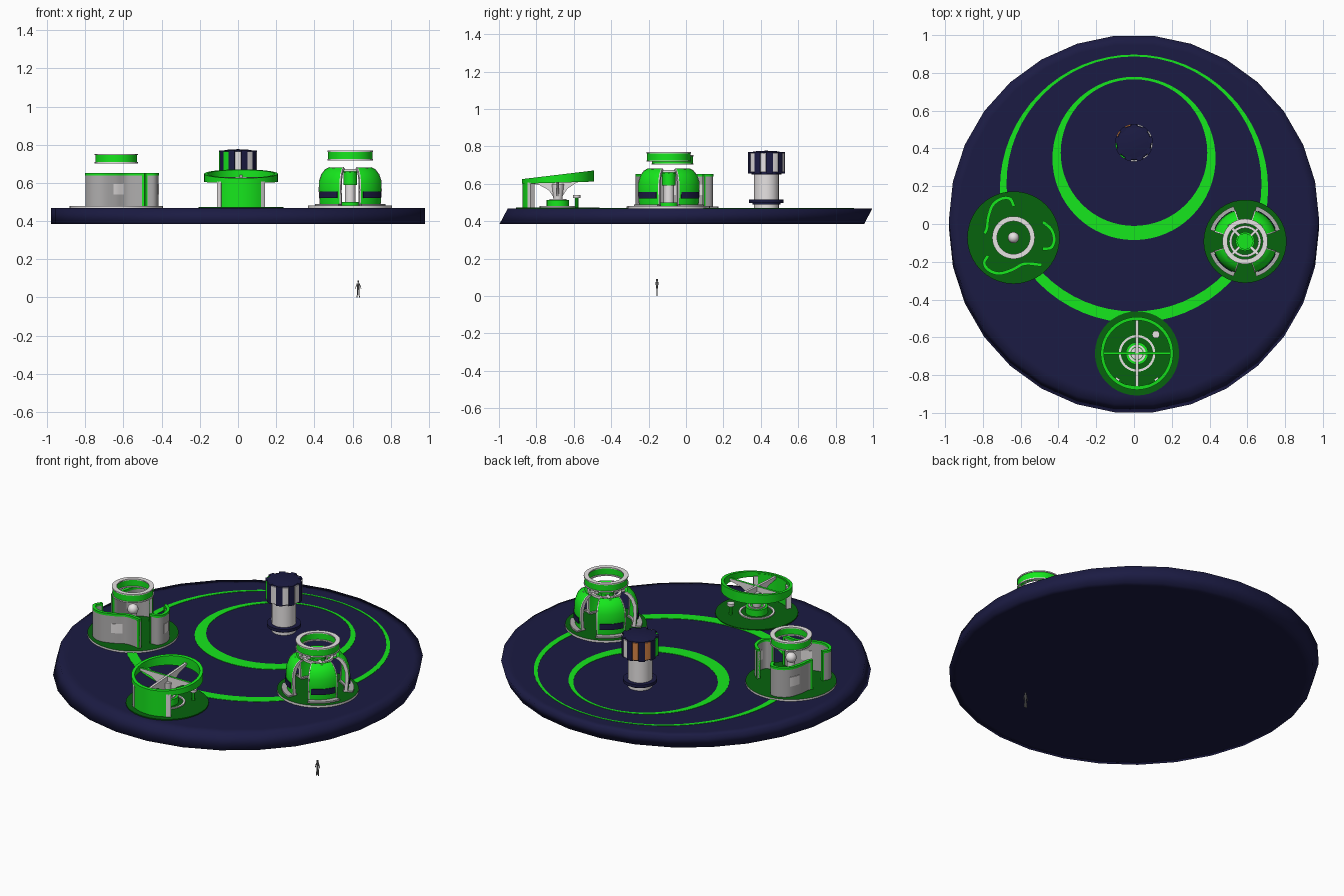
import bpy, bmesh, math
from mathutils import Vector, Matrix

cube = bpy.data.objects.get("Cube")
if cube:
    bpy.data.objects.remove(cube, do_unlink=True)


def material(name, r, g, b):
    m = bpy.data.materials.new(name)
    m.use_nodes = True
    m.diffuse_color = (r, g, b, 1)
    m.node_tree.nodes["Principled BSDF"].inputs["Base Color"].default_value = (r, g, b, 1)
    return m


NAVY = material("navy", .011, .011, .056)
GREEN = material("bright green", .01, .98, .015)
DARK = material("dark green", .002, .125, .004)
WHITE = material("off white", .85, .82, .82)
GRAY = material("gray", .43, .42, .42)
ORANGE = material("orange", .68, .23, .06)
FIGURE = material("figure gray", .18, .18, .18)


def finish(bm, name, mats, rule=None, at=(0, 0, 0)):
    bmesh.ops.remove_doubles(bm, verts=bm.verts, dist=1e-5)
    bmesh.ops.recalc_face_normals(bm, faces=bm.faces)
    if rule:
        for f in bm.faces:
            f.material_index = rule(f.normal)
    me = bpy.data.meshes.new(name)
    bm.to_mesh(me)
    bm.free()
    for m in mats:
        me.materials.append(m)
    ob = bpy.data.objects.new(name, me)
    ob.location = at
    bpy.context.collection.objects.link(ob)
    bpy.ops.object.select_all(action='DESELECT')
    ob.select_set(True)
    bpy.context.view_layer.objects.active = ob
    bpy.ops.object.shade_smooth_by_angle(angle=math.radians(35))
    return ob


def lathe(name, profile, at, mats, n=32, mid=None, half=None, rule=None):
    """Revolve a closed (radius, z) outline, fully or over mid +- half degrees."""
    bm = bmesh.new()
    full = half is None
    steps = n if full else n + 1
    angles = [math.tau * i / n if full else math.radians(mid - half + 2 * half * i / n)
              for i in range(steps)]
    cols = [[bm.verts.new((r * math.cos(a), r * math.sin(a), z)) for r, z in profile] for a in angles]
    k = len(profile)
    for i in range(n):
        a, b = cols[i], cols[(i + 1) % steps]
        for j in range(k):
            bm.faces.new((a[j], b[j], b[(j + 1) % k], a[(j + 1) % k]))
    if not full:
        bm.faces.new(cols[0])
        bm.faces.new(cols[-1])
    return finish(bm, name, mats, rule, (at[0], at[1], 0))


def cylinder(name, at, r, z0, z1, mats, n=24, top=None, rule=None):
    return lathe(name, [(0, z0), (r, z0), (r if top is None else top, z1), (0, z1)], at, mats, n, rule=rule)


def ring(name, at, r0, r1, z0, z1, mats, n=40, mid=None, half=None):
    return lathe(name, [(r0, z0), (r1, z0), (r1, z1), (r0, z1)], at, mats, n, mid, half)


def bar(name, a, b, w, h, mat):
    """Box beam from a to b."""
    a, b = Vector(a), Vector(b)
    d = b - a
    bm = bmesh.new()
    bmesh.ops.create_cube(bm, size=1)
    bm.transform(Matrix.Translation((a + b) / 2) @ d.to_track_quat('X', 'Z').to_matrix().to_4x4()
                 @ Matrix.Diagonal((d.length, w, h, 1)))
    return finish(bm, name, [mat])


def wall(name, path, width, z0, z1, at, mats):
    """Upright strip following a plan path."""
    bm = bmesh.new()
    cols = []
    for i, p in enumerate(path):
        t = (path[min(i + 1, len(path) - 1)] - path[max(i - 1, 0)]).normalized()
        s = Vector((-t.y, t.x)) * width / 2
        cols.append([bm.verts.new((*q, z)) for q, z in ((p + s, z0), (p - s, z0), (p - s, z1), (p + s, z1))])
    for a, b in zip(cols, cols[1:]):
        for j in range(4):
            bm.faces.new((a[j], b[j], b[(j + 1) % 4], a[(j + 1) % 4]))
    bm.faces.new(cols[0])
    bm.faces.new(cols[-1])
    return finish(bm, name, mats, at=(at[0], at[1], 0))


def smooth_path(pts, sub=6):
    p = [Vector(q) for q in pts]
    p = [p[0] * 2 - p[1]] + p + [p[-1] * 2 - p[-2]]
    out = []
    for a, b, c, d in zip(p, p[1:], p[2:], p[3:]):
        for i in range(sub):
            t = i / sub
            out.append(.5 * (2 * b + (c - a) * t + (2 * a - 5 * b + 4 * c - d) * t * t
                             + (3 * b - a - 3 * c + d) * t ** 3))
    return out + [p[-2]]


def up_face(n):
    return int(n.z > .7)


FLOOR = .468

# Platform: a soft-edged disc leaning toward the back
disc = lathe("platform", [(0, .385), (.94, .385), (.98, .385), (.98, FLOOR), (.93, FLOOR), (0, FLOOR)],
             (0, 0), [NAVY], 30)
for v in disc.data.vertices:
    v.co.y += (v.co.z - .427) * .53
bpy.ops.object.shade_smooth_by_angle(angle=math.pi, keep_sharp_edges=False)


# Crescent bands inlaid on the platform
def crescent(name, yo, ro, yi, ri, n=64):
    bm = bmesh.new()
    loops = []
    for y, r, z in ((yo, ro, FLOOR), (yo, ro, FLOOR + .002), (yi, ri, FLOOR + .002), (yi, ri, FLOOR)):
        loops.append([bm.verts.new((r * math.sin(math.tau * i / n), y + r * math.cos(math.tau * i / n), z))
                      for i in range(n)])
    for a, b in zip(loops, loops[1:]):
        for i in range(n):
            bm.faces.new((a[i], a[(i + 1) % n], b[(i + 1) % n], b[i]))
    finish(bm, name, [GREEN])


crescent("outer_crescent", .187, .71, .212, .675)
crescent("inner_crescent", .347, .432, .378, .388)


# Floating hoop shared by two pavilions
def hoop(name, at, r, z):
    ring(name + "_band", at, r - .02, r - .004, z, z + .05, [GREEN])
    for dz in (0, .044):
        ring(name + "_rim", at, r - .026, r, z + dz, z + dz + .007, [WHITE])


# Pavilion with three winding walls
A = (-.638, -.072)
cylinder("wall_pavilion_floor", A, .245, FLOOR, .479, [WHITE, DARK], 40, rule=up_face)
plan = smooth_path([(-.135, -.095), (-.155, -.135), (-.13, -.172), (-.075, -.19),
                    (-.006, -.17), (.06, -.138), (.15, -.145)])
for turn, count in ((0, 37), (124, 24), (234, 32)):
    path = [Matrix.Rotation(math.radians(turn), 2) @ p for p in plan[:count]]
    wall("winding_wall", path, .014, .479, .64, A, [GRAY])
    wall("winding_wall_cap", path, .018, .64, .653, A, [GREEN])
    wall("wall_window", path[count - 14:count - 8], .02, .54, .595, A, [WHITE])
    for end in (path[:2], path[-2:]):
        wall("wall_end_trim", end, .019, .479, .64, A, [GREEN])
cylinder("wall_pavilion_post", A, .022, .479, .61, [WHITE], 16)
lathe("post_ball", [(.03 * math.sin(math.pi * i / 8), .615 - .03 * math.cos(math.pi * i / 8))
                    for i in range(9)], A, [WHITE], 16)
hoop("wall_pavilion_hoop", A, .113, .702)

# Pavilion with the wedge shaped wheel
B = (.016, -.685)
cylinder("wheel_pavilion_floor", B, .223, FLOOR, .474, [DARK], 40)
wheel = ring("wheel_rim", B, .175, .193, .606, .648, [GREEN], 48)
for v in wheel.data.vertices:
    v.co.z += v.co.y * (.12 if v.co.z > .63 else .03)
blade = [(-.178, .618), (-.1, .6), (-.05, .57), (-.02, .525), (.02, .525), (.05, .57),
         (.1, .6), (.178, .618), (.178, .63), (-.178, .63)]
for name, turn in (("cross_blade", 0), ("long_blade", 1)):
    bm = bmesh.new()
    face = bm.faces.new([bm.verts.new((x, -.007, z + x * .06 * turn)) for x, z in blade])
    ext = bmesh.ops.extrude_face_region(bm, geom=[face])
    bmesh.ops.translate(bm, vec=(0, .014, 0), verts=[v for v in ext["geom"] if isinstance(v, bmesh.types.BMVert)])
    bm.transform(Matrix.Rotation(turn * math.pi / 2, 4, 'Z'))
    finish(bm, name, [WHITE, WHITE if turn else GREEN], up_face, (*B, 0))
cylinder("blade_stem", B, .022, .5, .6, [WHITE], 16, top=.034)
cylinder("stem_pedestal", B, .06, .474, .512, [GREEN])
ring("pedestal_collar", B, .036, .046, .512, .518, [WHITE])
ring("floor_ring", B, .085, .097, .474, .48, [WHITE])
ring("front_shield", B, .172, .19, .474, .62, [GREEN], 16, 270, 33)
for a in (233, 307):
    ring("shield_edge", B, .165, .193, .474, .607, [WHITE], 3, a, 4)
stool = (B[0] + .1, B[1] + .1)
cylinder("stool_post", stool, .01, .474, .525, [GREEN], 10)
cylinder("stool_seat", stool, .02, .525, .54, [WHITE], 12)

# Pavilion with four domed petals
C = (.588, -.092)
cylinder("dome_pavilion_floor", C, .22, FLOOR, .481, [WHITE, DARK], 40, rule=up_face)
outline = [(.166, .488), (.172, .56), (.17, .61), (.158, .645), (.138, .67), (.115, .682)]
shell = outline + [(r - .014, z - .006) for r, z in reversed(outline)]
frame = [(r + .001, z + .001) for r, z in outline] + [(r - .018, z - .008) for r, z in reversed(outline)]
for a in (45, 135, 225, 315):
    lathe("dome_petal", shell, C, [GREEN], 10, a, 26)
    for side in (-27, 27):
        lathe("petal_frame", frame, C, [WHITE], 2, a + side, 1.2)
    ring("petal_window", C, .168, .176, .522, .556, [NAVY], 8, a, 22)
    ring("petal_foot", C, .14, .195, .481, .49, [GRAY], 10, a, 27)
    d = Vector((math.cos(math.radians(a)), math.sin(math.radians(a))))
    bar("petal_arm", (C[0] + d.x * .03, C[1] + d.y * .03, .665),
        (C[0] + d.x * .125, C[1] + d.y * .125, .672), .014, .012, WHITE)
cylinder("dome_column", C, .028, .481, .65, [WHITE], 16)
ring("column_base", C, .02, .05, .481, .5, [GREEN])
cylinder("column_sleeve", C, .036, .59, .655, [GREEN], 16)
cylinder("column_cap", C, .045, .655, .674, [GREEN], 8)
ring("arm_hoop", C, .07, .084, .66, .674, [WHITE])
hoop("dome_hoop", C, .12, .718)

# Tower with a crown of slats
D = (0, .43)
cylinder("tower_shaft", D, .066, FLOOR, .66, [WHITE])
cylinder("tower_flange", D, .092, .498, .515, [NAVY])
cylinder("tower_collar", D, .075, .488, .498, [NAVY])
cylinder("crown_core", D, .08, .65, .76, [NAVY])
lathe("crown_cap", [(0, .76), (.096, .76), (.09, .768), (.05, .775), (0, .777)], D, [NAVY], 24)
for k in range(9):
    a = 10 + k * 40
    ring("navy_slat", D, .07, .1, .655, .77, [NAVY], 4, a, 10)
    b = (a + 20) % 360
    tint = ORANGE if 75 < b < 160 else GREEN if 160 < b < 235 else WHITE
    ring("colour_slat", D, .07, .099, .662, .764, [tint], 3, b, 9)

# Small standing figure below the platform
P = Vector((.63, -.155, 0))
cylinder("figure_body", P, .005, .04, .074, [FIGURE], 8, top=.008)
cylinder("figure_head", P, .005, .078, .09, [FIGURE], 8)
cylinder("figure_neck", P, .002, .072, .08, [FIGURE], 6)
for s in (-1, 1):
    bar("figure_leg", P + Vector((s * .006, 0, 0)), P + Vector((s * .003, 0, .043)), .005, .005, FIGURE)
    bar("figure_arm", P + Vector((s * .015, 0, .045)), P + Vector((s * .007, 0, .072)), .003, .003, FIGURE)
